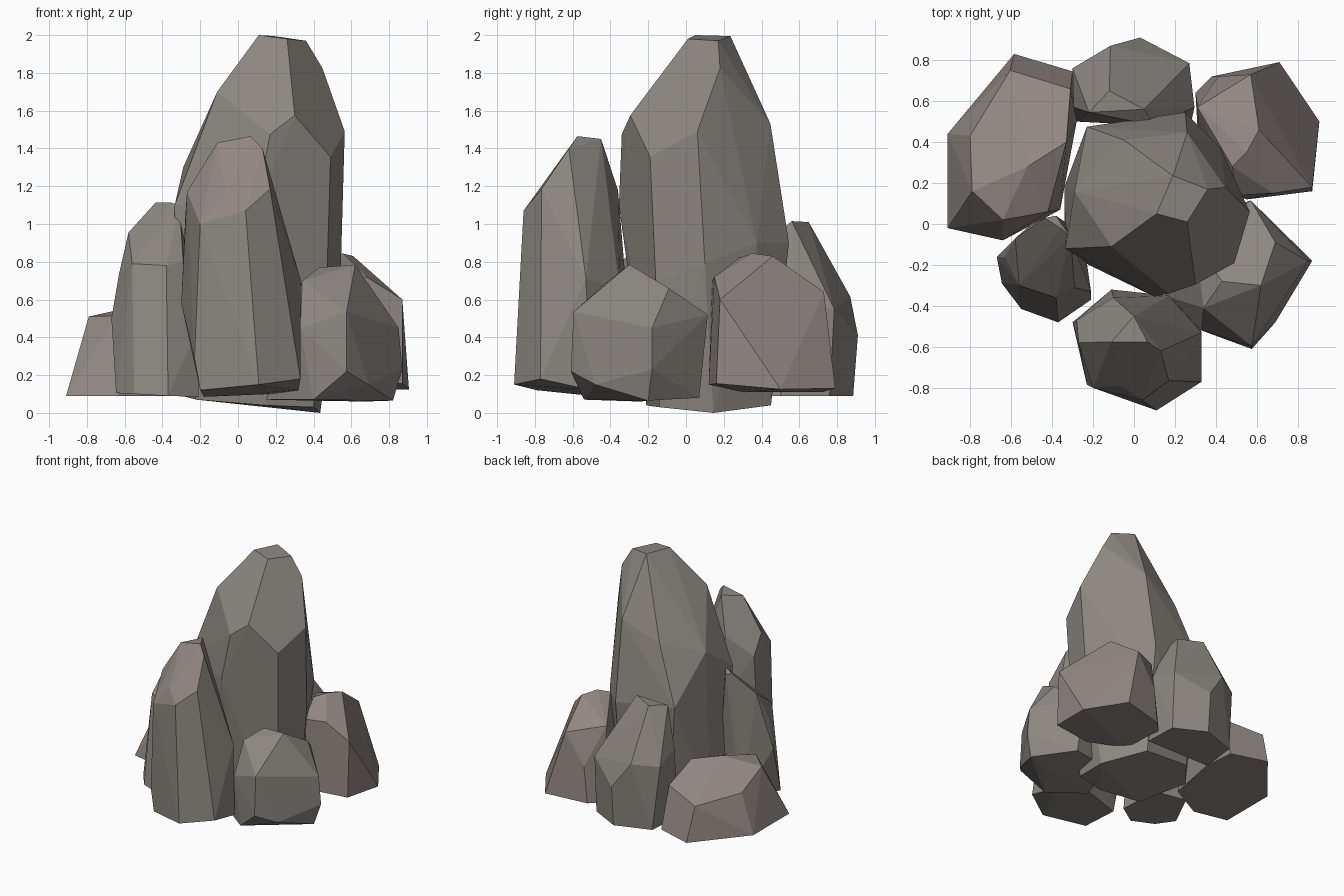
import bpy, bmesh, math


def material(name, rgb):
    m = bpy.data.materials.new(name)
    m.diffuse_color = (*rgb, 1)
    return m


GREY = material("warm grey stone", (0.265, 0.243, 0.217))
PINK = material("pinkish grey stone", (0.285, 0.244, 0.226))


def rock(name, foot, body, crown, mats, pink=None):
    """Chiselled boulder: hull around foot, body and crown corners."""
    bm = bmesh.new()
    for p in foot + body + crown:
        bm.verts.new(p)
    bmesh.ops.convex_hull(bm, input=bm.verts[:])
    loose = [v for v in bm.verts if not v.link_faces]
    bmesh.ops.delete(bm, geom=loose, context='VERTS')
    # merge nearly level triangles into broad facets
    bmesh.ops.dissolve_limit(bm, angle_limit=math.radians(4),
                             verts=[], edges=bm.edges[:])
    bmesh.ops.recalc_face_normals(bm, faces=bm.faces[:])
    bm.normal_update()
    for f in bm.faces:
        f.smooth = False
        if pink and pink(f):
            f.material_index = 1
    me = bpy.data.meshes.new(name)
    bm.to_mesh(me)
    bm.free()
    for m in mats:
        me.materials.append(m)
    ob = bpy.data.objects.new(name, me)
    bpy.context.collection.objects.link(ob)
    return ob


# tall central spire
rock("central_spire",
     [(-.34, .18, .1), (-.22, -.2, .07), (.15, -.21, .04), (.4, -.14, .03),
      (.435, .145, 0), (.25, .45, .04), (-.15, .42, .08)],
     [(.545, .1, .79), (.47, -.16, .7), (.1, -.355, 1.1), (-.335, -.12, 1.1),
      (-.34, -.1, .5), (.25, .545, .9), (-.23, .475, .95), (.42, .375, .9)],
     [(.565, .06, 1.49), (.49, -.19, 1.355), (.3, -.295, 1.575),
      (.17, -.34, 1.475), (-.11, -.11, 1.7), (-.29, .16, 1.3), (.26, .447, 1.53),
      (-.05, .41, 1.4), (.447, .18, 1.825), (.11, .05, 2), (.26, .01, 1.98),
      (.36, .17, 1.97), (.19, .235, 1.995)],
     [GREY])

# tall front rock, one pinkish facet below its tip
rock("front_rock",
     [(-.2, -.79, .12), (.11, -.91, .15), (.33, -.77, .18), (.32, -.5, .12),
      (.17, -.35, .1), (-.18, -.45, .085)],
     [(-.3, -.48, .58), (-.23, -.785, .29), (.33, -.53, .71),
      (-.11, -.32, .7), (.17, -.35, .65)],
     [(.04, -.86, 1.07), (-.2, -.8, 1), (-.27, -.58, 1.17), (-.28, -.47, 1.02),
      (-.06, -.79, 1.16), (.17, -.765, 1.185), (-.1, -.36, 1.18),
      (-.11, -.575, 1.43), (.066, -.575, 1.465), (.13, -.62, 1.4),
      (0, -.45, 1.45)],
     [GREY, PINK],
     lambda f: f.normal.y < -.4 and f.normal.z > .3)

# slim rock at the front left, tip leaning inward
rock("front_left_rock",
     [(-.645, -.29, .105), (-.55, -.415, .1), (-.37, -.48, .09),
      (-.21, -.37, .085), (-.5, 0, .1), (-.25, -.05, .1)],
     [(-.67, -.16, .5), (-.63, -.16, .735), (-.21, -.33, .45)],
     [(-.58, -.07, .955), (-.48, -.21, .89), (-.56, -.3, .79),
      (-.38, -.36, .78), (-.29, -.31, .8), (-.435, .03, 1.115),
      (-.36, -.02, 1.115), (-.38, .04, 1.1), (-.31, -.06, 1.1)],
     [GREY])

# squat rock at the front right
rock("front_right_rock",
     [(.6, .07, .08), (.82, -.2, .065), (.67, -.24, .06), (.69, -.48, .15),
      (.4, -.54, .07), (.15, -.35, .07), (.25, 0, .09)],
     [(.575, -.61, .22), (.575, -.595, .535), (.87, -.18, .23),
      (.85, -.18, .45), (.57, .115, .52), (.33, -.52, .45)],
     [(.62, -.3, .785), (.43, -.28, .77), (.34, -.41, .7), (.69, -.09, .66),
      (.3, -.1, .6)],
     [GREY])

# low slab at the back left
rock("back_left_slab",
     [(-.91, .44, .09), (-.585, .83, .09), (-.3, .745, .09), (-.28, .5, .09),
      (-.36, .07, .09), (-.64, -.08, .09), (-.91, -.02, .09)],
     [(-.605, .75, .36), (-.31, .66, .42), (-.8, .43, .4)],
     [(-.79, .16, .51), (-.64, .02, .515), (-.52, .28, .57), (-.33, .4, .54),
      (-.42, .06, .47)],
     [PINK])

# upright rock at the back
rock("back_rock",
     [(.03, .885, .09), (-.25, .79, .09), (.27, .76, .09), (.28, .5, .09),
      (-.28, .5, .09)],
     [(.03, .91, .41), (-.3, .76, .6), (-.115, .87, .615), (.27, .785, .55),
      (.295, .57, .6), (-.295, .57, .68)],
     [(.05, .56, 1.015), (-.12, .65, 1.01), (-.22, .545, 1), (.1, .48, .95)],
     [GREY])

# wedge shaped rock at the back right
rock("back_right_rock",
     [(.55, .12, .15), (.87, .16, .155), (.905, .5, .125), (.71, .79, .13),
      (.38, .72, .11), (.3, .64, .11), (.32, .3, .11)],
     [(.87, .18, .6), (.57, .73, .64), (.41, .72, .4), (.5, .14, .7)],
     [(.61, .46, .83), (.48, .28, .82), (.55, .35, .845), (.68, .15, .72),
      (.31, .57, .7)],
     [PINK])
